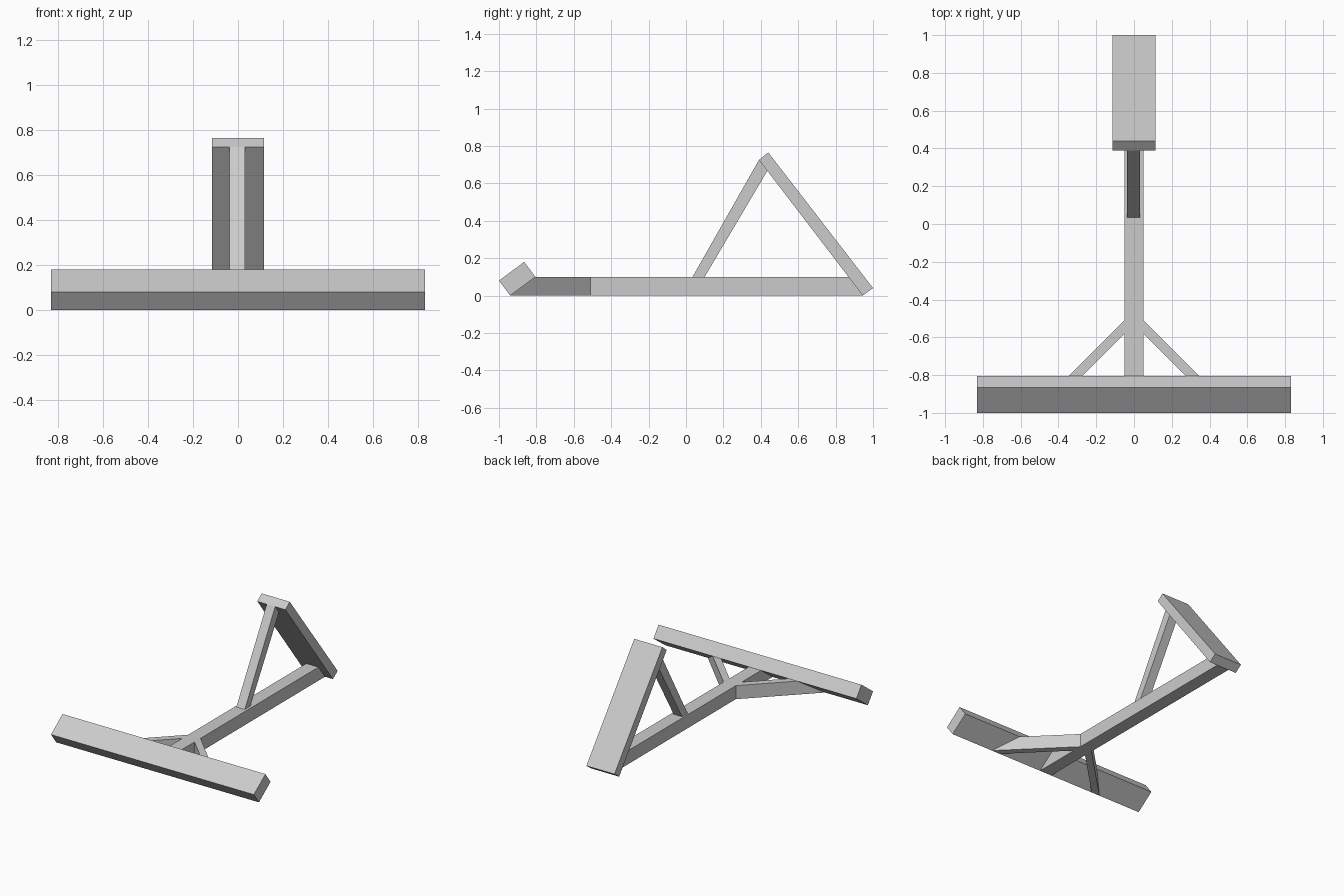
import bpy
import bmesh

cube = bpy.data.objects.get("Cube")
if cube:
    bpy.data.objects.remove(cube, do_unlink=True)

grey = bpy.data.materials.new("plain_grey")
grey.use_nodes = True
colour = (0.6, 0.6, 0.6, 1)
grey.diffuse_color = colour
grey.node_tree.nodes["Principled BSDF"].inputs["Base Color"].default_value = colour


def loft(name, start, end):
    """Solid between two matching polygons."""
    bm = bmesh.new()
    a = [bm.verts.new(p) for p in start]
    b = [bm.verts.new(p) for p in end]
    bm.faces.new(a)
    bm.faces.new(b)
    for i in range(len(a)):
        j = (i + 1) % len(a)
        bm.faces.new((a[i], a[j], b[j], b[i]))
    bmesh.ops.recalc_face_normals(bm, faces=bm.faces)
    mesh = bpy.data.meshes.new(name)
    bm.to_mesh(mesh)
    bm.free()
    mesh.materials.append(grey)
    obj = bpy.data.objects.new(name, mesh)
    bpy.context.collection.objects.link(obj)
    return obj


def side_profile(name, x0, x1, points):
    """Side outline (y, z) extruded across x."""
    return loft(name, [(x0, y, z) for y, z in points],
                [(x1, y, z) for y, z in points])


# Corners shared by the joints
beam_low, beam_top = (-0.94, 0), (-0.805, 0.1)
board_low, board_top = (0.945, 0), (0.39, 0.725)
height = 0.1
half = 0.05

# Tilted cross beam at the front
side_profile("front_beam", -0.83, 0.83,
             [beam_low, beam_top, (-0.865, 0.18), (-1, 0.08)])

# Long spine, mitred against the beam and the board
side_profile("spine", -half, half,
             [beam_low, board_low, (0.87, height), beam_top])

# Sloping back board
side_profile("back_board", -0.115, 0.115,
             [board_low, (1, 0.04), (0.44, 0.765), board_top])

# Strut propping up the board
side_profile("board_strut", -0.038, 0.031,
             [(0.035, height), (0.1, height), (0.435, 0.667), board_top])

# Diagonal braces, cut to the slope of the beam
outer, inner = -0.51, -0.58
for name, side in (("left_brace", 1), ("right_brace", -1)):
    rings = []
    for y, z in (beam_low, beam_top):
        rings.append([(side * half, outer, z),
                      (side * (half + outer - y), y, z),
                      (side * (half + inner - y), y, z),
                      (side * half, inner, z)])
    loft(name, *rings)
